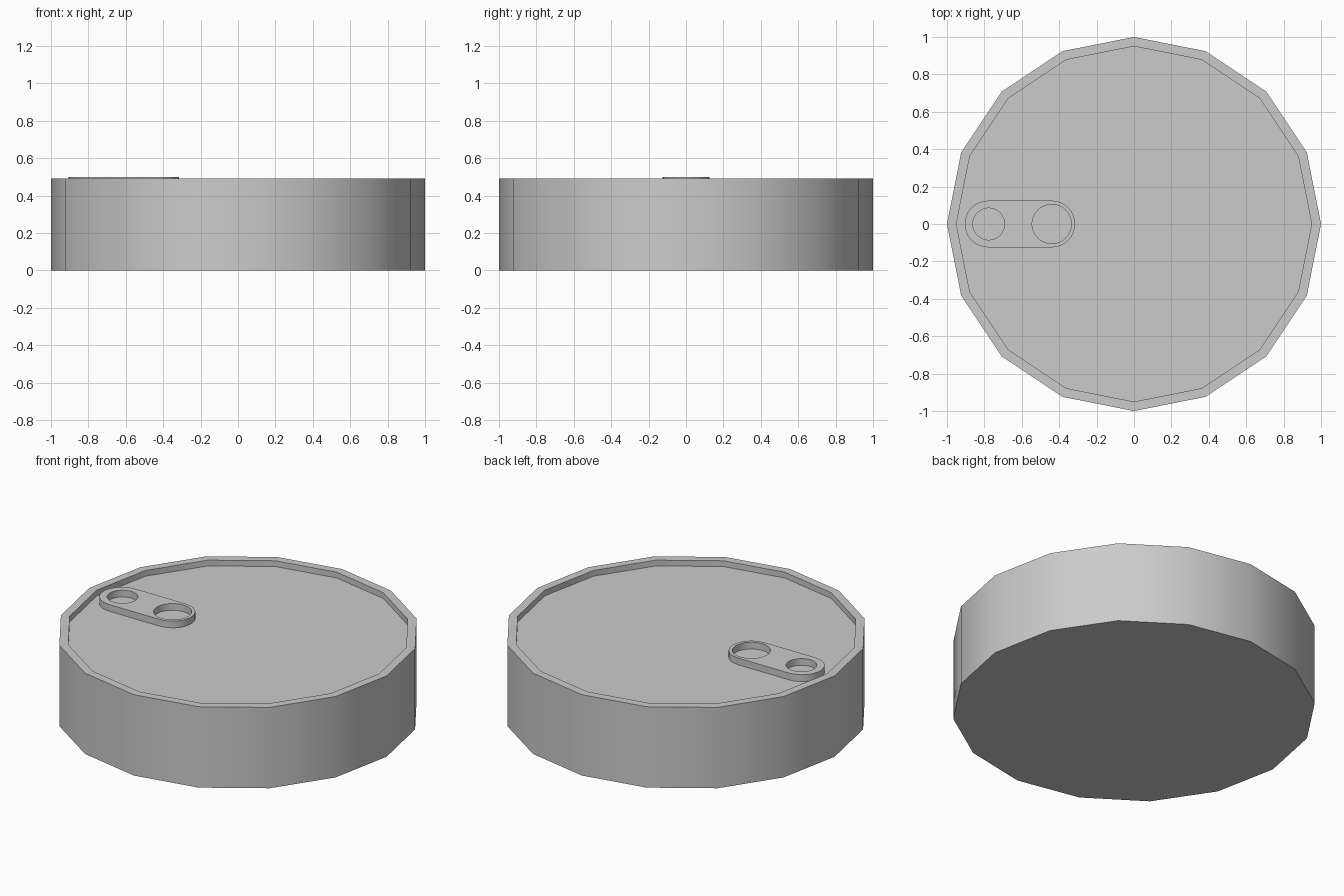
import bpy, bmesh
from math import sin, cos, pi, radians

if "Cube" in bpy.data.objects:
    bpy.data.objects.remove(bpy.data.objects["Cube"])

SIDES = 16
RIM_Z, LID_Z, TAB_Z = 0.492, 0.457, 0.498


def smooth(obj, angle):
    bpy.ops.object.select_all(action='DESELECT')
    obj.select_set(True)
    bpy.context.view_layer.objects.active = obj
    bpy.ops.object.shade_smooth_by_angle(angle=radians(angle))


def arc(cx, r, start, end, n):
    return [(cx + r * cos(start + (end - start) * i / n),
             r * sin(start + (end - start) * i / n)) for i in range(n + 1)]


# Can body: stacked rings (radius, height) with a recessed lid inside the rim
profile = [(1.0, 0), (1.0, RIM_Z), (0.95, RIM_Z), (0.95, LID_Z)]
bm = bmesh.new()
rings = [[bm.verts.new((r * cos(2 * pi * i / SIDES), r * sin(2 * pi * i / SIDES), z))
          for i in range(SIDES)] for r, z in profile]
for a, b in zip(rings, rings[1:]):
    for i in range(SIDES):
        j = (i + 1) % SIDES
        bm.faces.new((a[i], a[j], b[j], b[i]))
bm.faces.new(rings[0][::-1])
bm.faces.new(rings[-1])
mesh = bpy.data.meshes.new("can_body")
bm.to_mesh(mesh)
bm.free()
body = bpy.data.objects.new("can_body", mesh)
bpy.context.collection.objects.link(body)
smooth(body, 30)

# Pull tab: rounded bar with two finger holes, extruded from a flat outline
left, right, radius = -0.78, -0.44, 0.125
outline = arc(right, radius, -pi / 2, pi / 2, 16) + arc(left, radius, pi / 2, 3 * pi / 2, 16)
holes = [arc(cx, r, 0, 2 * pi, 32)[:-1] for cx, r in ((-0.777, 0.085), (-0.44, 0.105))]
curve = bpy.data.curves.new("pull_tab", 'CURVE')
curve.dimensions = '2D'
curve.fill_mode = 'BOTH'
curve.extrude = (TAB_Z - LID_Z) / 2
for pts in [outline] + holes:
    s = curve.splines.new('POLY')
    s.points.add(len(pts) - 1)
    for p, (x, y) in zip(s.points, pts):
        p.co = (x, y, 0, 1)
    s.use_cyclic_u = True
tab = bpy.data.objects.new("pull_tab", curve)
tab.location.z = (TAB_Z + LID_Z) / 2
bpy.context.collection.objects.link(tab)
bpy.ops.object.select_all(action='DESELECT')
tab.select_set(True)
bpy.context.view_layer.objects.active = tab
bpy.ops.object.convert(target='MESH')
tab = bpy.context.view_layer.objects.active

# Weld the extruded walls to the caps
bm = bmesh.new()
bm.from_mesh(tab.data)
bmesh.ops.remove_doubles(bm, verts=bm.verts, dist=0.0005)
bmesh.ops.recalc_face_normals(bm, faces=bm.faces)
bm.to_mesh(tab.data)
bm.free()
smooth(tab, 30)
